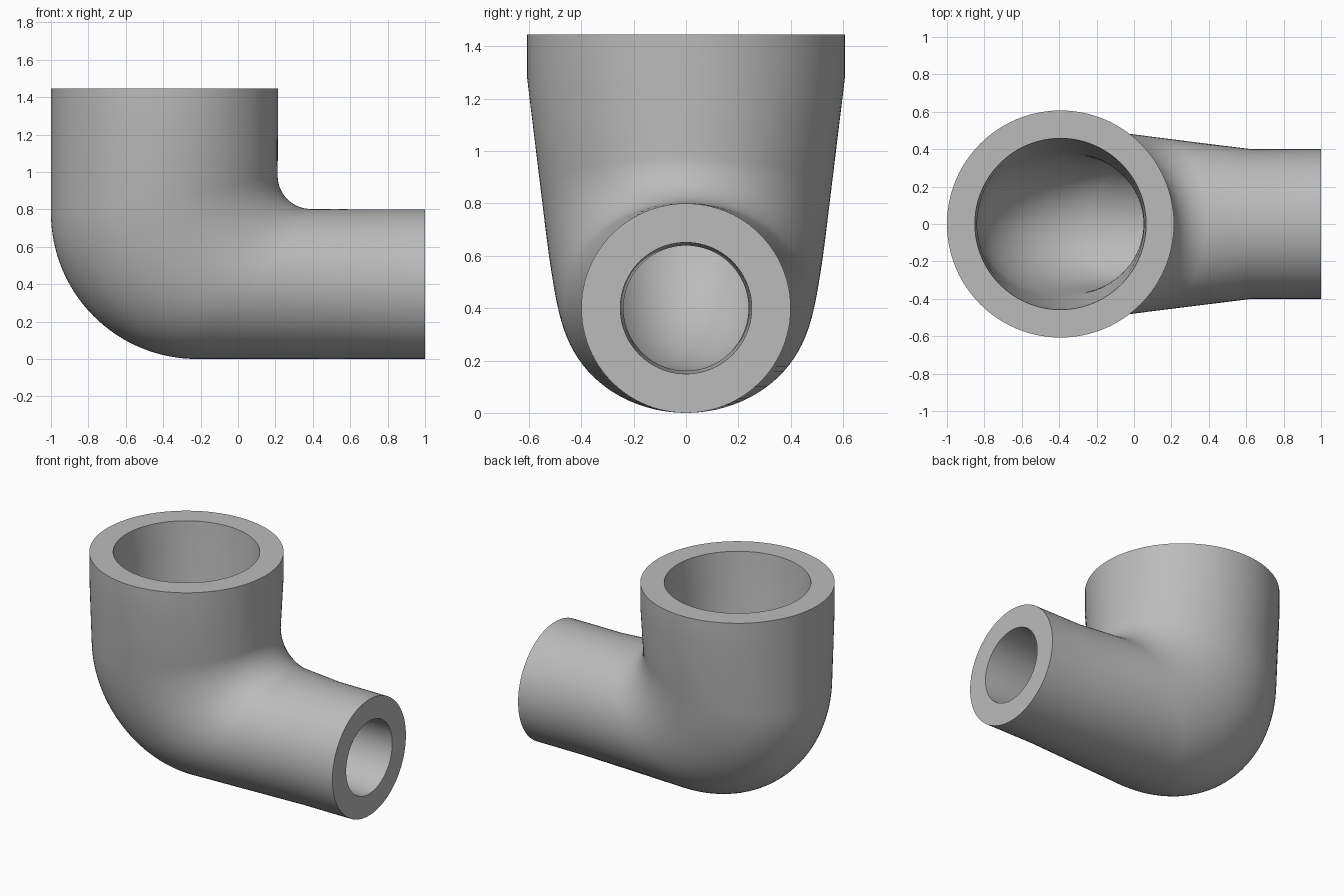
import bpy, bmesh
from math import sin, cos, pi
from mathutils import Vector

if "Cube" in bpy.data.objects:
    bpy.data.objects.remove(bpy.data.objects["Cube"])

SIDES, BEND_STEPS = 96, 32
TOP, END = 1.445, 1.0            # open end heights / positions
TOP_X, END_Z = -0.393, 0.4       # axes of the two legs
LOFT_TOP, LOFT_END = 1.28, 0.63  # where the straight collars stop
HEEL = Vector((-0.22, 0, 0.78))  # centre of the outer bend
THROAT = Vector((0.39, 0, 0.98))  # centre of the inner bend


def stations(wall, pinch):
    """Heel point, throat point and half width of each section, top to end."""
    big, small = 0.607 - wall, 0.4 - wall
    b, s = big - pinch, small - pinch
    heel_r, throat_r = 0.78 - wall - pinch, 0.178 + wall + pinch

    def level(z, r):
        return Vector((TOP_X - r, 0, z)), Vector((TOP_X + r, 0, z))

    def upright(x, r):
        return Vector((x, 0, END_Z - r)), Vector((x, 0, END_Z + r))

    pairs = [level(LOFT_TOP, b)]
    for i in range(BEND_STEPS + 1):
        a = pi / 2 * i / BEND_STEPS
        d = Vector((-cos(a), 0, -sin(a)))
        pairs.append((HEEL + d * heel_r, THROAT + d * throat_r))
    pairs.append(upright(LOFT_END, s))

    # Half width falls evenly along the centre line
    mids = [(p + q) / 2 for p, q in pairs]
    run = [0.0]
    for m, n in zip(mids, mids[1:]):
        run.append(run[-1] + (n - m).length)
    body = [(p, q, b + (s - b) * t / run[-1]) for (p, q), t in zip(pairs, run)]
    return [(*level(TOP, big), big)] + body + [(*upright(END, small), small)]


def add_ring(bm, heel, throat, width):
    mid, half = (heel + throat) / 2, (heel - throat) / 2
    side = Vector((0, width, 0))
    angles = [2 * pi * k / SIDES for k in range(SIDES)]
    return [bm.verts.new(mid + half * cos(a) + side * sin(a)) for a in angles]


# Outer skin, then the bore back again, joined by flat end rims
bm = bmesh.new()
path = stations(0, 0) + stations(0.149, 0.012)[::-1]
rings = [add_ring(bm, *st) for st in path]
for r, ring in enumerate(rings):
    nxt = rings[(r + 1) % len(rings)]
    for k in range(SIDES):
        j = (k + 1) % SIDES
        bm.faces.new((ring[k], ring[j], nxt[j], nxt[k]))
bmesh.ops.recalc_face_normals(bm, faces=bm.faces)

mesh = bpy.data.meshes.new("reducing_elbow")
bm.to_mesh(mesh)
bm.free()
elbow = bpy.data.objects.new("reducing_elbow", mesh)
bpy.context.collection.objects.link(elbow)

# Plain grey finish
grey = bpy.data.materials.new("plain_grey")
grey.use_nodes = True
colour = (0.5, 0.5, 0.5, 1)
grey.diffuse_color = colour
grey.node_tree.nodes["Principled BSDF"].inputs["Base Color"].default_value = colour
mesh.materials.append(grey)

bpy.context.view_layer.objects.active = elbow
elbow.select_set(True)
bpy.ops.object.shade_smooth_by_angle(angle=pi / 6)
